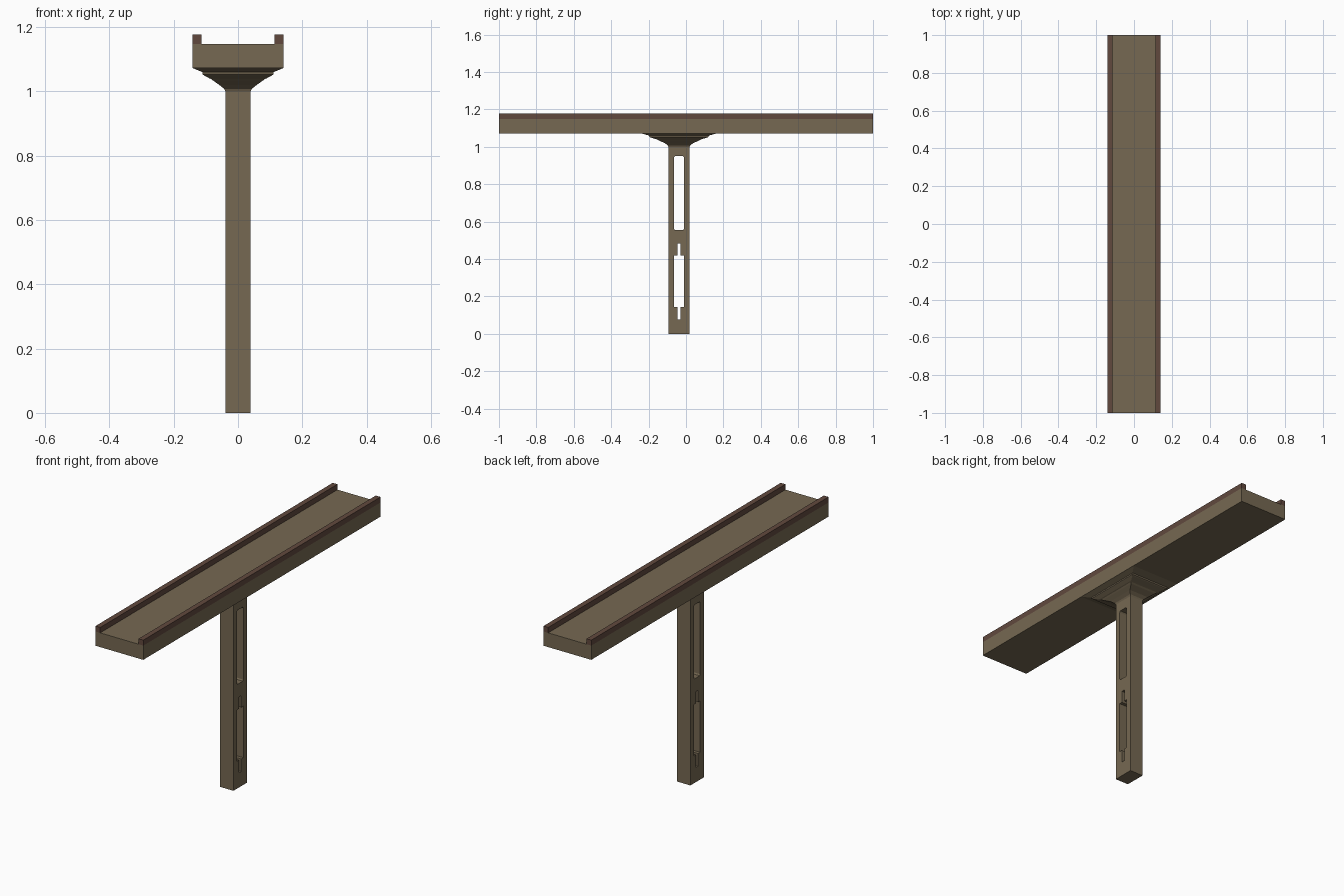
import bpy, bmesh, math

if "Cube" in bpy.data.objects:
    bpy.data.objects.remove(bpy.data.objects["Cube"])

def material(name, rgb):
    m = bpy.data.materials.new(name)
    m.diffuse_color = (*rgb, 1)
    m.use_nodes = True
    m.node_tree.nodes["Principled BSDF"].inputs["Base Color"].default_value = m.diffuse_color
    return m

STONE = material("stone", (0.18, 0.14, 0.085))
TRIM = material("trim", (0.12, 0.066, 0.048))
CY = -0.0375          # column centre in y

def finish(name, bm, mat):
    bmesh.ops.recalc_face_normals(bm, faces=bm.faces)
    me = bpy.data.meshes.new(name)
    bm.to_mesh(me)
    bm.free()
    me.materials.append(mat)
    ob = bpy.data.objects.new(name, me)
    bpy.context.collection.objects.link(ob)
    return ob

def box(name, x, y, z, mat):
    bm = bmesh.new()
    bmesh.ops.create_cube(bm, size=1)
    for v in bm.verts:
        v.co = [r[0] if c < 0 else r[1] for c, r in zip(v.co, (x, y, z))]
    return finish(name, bm, mat)

# Walkway deck and its two kerb rails
box("deck", (-0.141, 0.141), (-1, 1), (1.072, 1.148), STONE)
for side, s in (("left", -1), ("right", 1)):
    box(f"{side}_rail", sorted((s * 0.113, s * 0.141)), (-1, 1), (1.148, 1.177), TRIM)

# Flared, stepped capital: rectangular rings of (z, half x, half y)
rings = [(1.0, .039, .0565), (1.008, .043, .06), (1.02, .058, .076), (1.034, .078, .108),
         (1.039, .084, .116), (1.041, .090, .122), (1.050, .106, .152),
         (1.053, .111, .158), (1.060, .111, .160), (1.0725, .141, .203)]
bm = bmesh.new()
loops = [[bm.verts.new((sx * hx, CY + sy * hy, z))
          for sx, sy in ((-1, -1), (1, -1), (1, 1), (-1, 1))] for z, hx, hy in rings]
for a, b in zip(loops, loops[1:]):
    for i in range(4):
        j = (i + 1) % 4
        bm.faces.new((a[i], a[j], b[j], b[i]))
bm.faces.new(loops[0][::-1])
bm.faces.new(loops[-1])
finish("capital", bm, STONE)

# Column: side outline with two through openings, extruded along x
def mirrored(half):
    return half + [(-w, z) for w, z in reversed(half)]

outlines = [
    mirrored([(.0565, 0), (.0565, 1.0)]),
    mirrored([(.022, .555), (.0265, .562), (.0265, .943), (.022, .95)]),
    mirrored([(.009, .078), (.009, .145), (.0265, .145), (.0265, .42),
              (.009, .42), (.009, .483)]),
]
curve = bpy.data.curves.new("column", 'CURVE')
curve.dimensions = '2D'
curve.fill_mode = 'BOTH'
curve.extrude = 0.039
for pts in outlines:
    sp = curve.splines.new('POLY')
    sp.points.add(len(pts) - 1)
    for p, (w, z) in zip(sp.points, pts):
        p.co = (w, z, 0, 1)
    sp.use_cyclic_u = True
    sp.use_smooth = False
curve.materials.append(STONE)
column = bpy.data.objects.new("column", curve)
bpy.context.collection.objects.link(column)
column.rotation_euler = (math.pi / 2, 0, math.pi / 2)
column.location.y = CY
bpy.context.view_layer.objects.active = column
column.select_set(True)
bpy.ops.object.convert(target='MESH')
